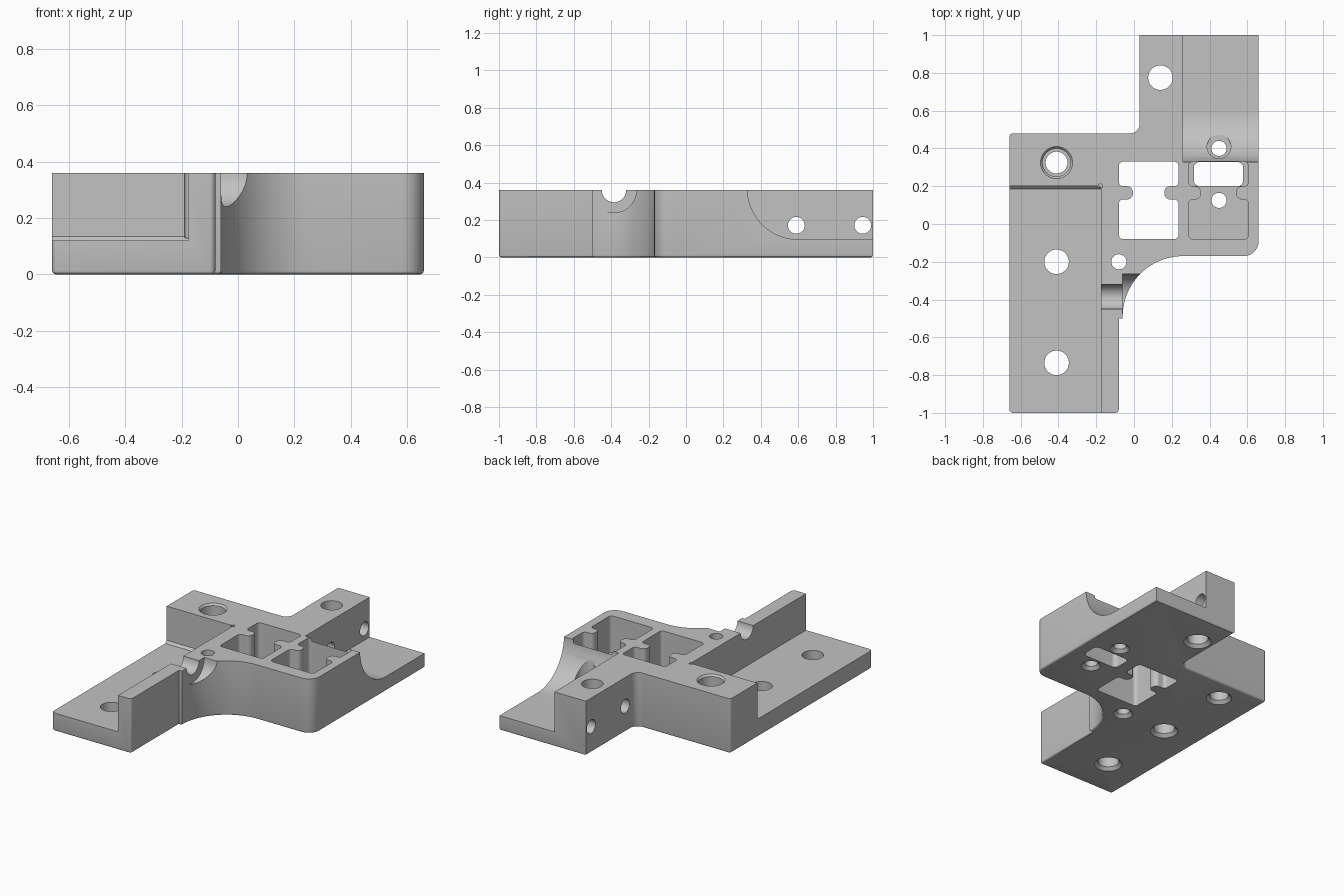
import bpy, bmesh, math
from mathutils import Vector, Matrix

if "Cube" in bpy.data.objects:
    bpy.data.objects.remove(bpy.data.objects["Cube"])

TOP = 0.36
OVER = 0.5


def rounded(points, steps=12):
    """Turn (u, v, radius) corners into a polygon with rounded corners."""
    out = []
    for i, (u, v, r) in enumerate(points):
        p = Vector((u, v))
        if r == 0:
            out.append(p)
            continue
        a = (Vector(points[i - 1][:2]) - p).normalized()
        b = (Vector(points[(i + 1) % len(points)][:2]) - p).normalized()
        half = a.angle(b) / 2
        centre = p + (a + b).normalized() * r / math.sin(half)
        s = (p + a * r / math.tan(half) - centre).normalized()
        e = (p + b * r / math.tan(half) - centre).normalized()
        phi = s.angle(e)
        n = steps * 2 if r > 0.2 else steps
        for k in range(n + 1):
            f = k / n
            d = (s * math.sin((1 - f) * phi) + e * math.sin(f * phi)) / math.sin(phi)
            out.append(centre + d * r)
    return out


def make_object(name, bm):
    bmesh.ops.recalc_face_normals(bm, faces=bm.faces[:])
    mesh = bpy.data.meshes.new(name)
    bm.to_mesh(mesh)
    bm.free()
    obj = bpy.data.objects.new(name, mesh)
    bpy.context.collection.objects.link(obj)
    return obj


def prism(name, points, lo, hi, axis="z", bevel=0):
    bm = bmesh.new()
    place = (lambda p, w: (p.x, p.y, w)) if axis == "z" else (lambda p, w: (w, p.x, p.y))
    base = bm.faces.new([bm.verts.new(place(p, lo)) for p in rounded(points)])
    bottom = base.edges[:]
    ext = bmesh.ops.extrude_face_region(bm, geom=[base], use_keep_orig=True)
    verts = [g for g in ext["geom"] if isinstance(g, bmesh.types.BMVert)]
    shift = Vector((0, 0, hi - lo)) if axis == "z" else Vector((hi - lo, 0, 0))
    bmesh.ops.translate(bm, verts=verts, vec=shift)
    bmesh.ops.recalc_face_normals(bm, faces=bm.faces[:])
    if bevel:
        bmesh.ops.bevel(bm, geom=bottom, offset=bevel, segments=3, profile=0.5,
                        affect="EDGES", clamp_overlap=False)
    return make_object(name, bm)


def cone(name, centre, r_lo, r_hi, lo, hi, axis="z"):
    bm = bmesh.new()
    mid = (lo + hi) / 2
    if axis == "z":
        m = Matrix.Translation((centre[0], centre[1], mid))
    else:
        m = Matrix.Translation((mid, centre[0], centre[1])) @ Matrix.Rotation(math.pi / 2, 4, "Y")
    bmesh.ops.create_cone(bm, cap_ends=True, segments=48, radius1=r_lo, radius2=r_hi,
                          depth=hi - lo, matrix=m)
    return make_object(name, bm)


def cut(target, cutter):
    mod = target.modifiers.new("cut", "BOOLEAN")
    mod.operation = "DIFFERENCE"
    mod.solver = "EXACT"
    mod.object = cutter
    bpy.context.view_layer.objects.active = target
    bpy.ops.object.modifier_apply(modifier=mod.name)
    bpy.data.objects.remove(cutter)


def socket(x0, x1, nub):
    """Square opening with a rounded nub on each side."""
    r, y0, y1, y2, y3 = 0.022, -0.08, 0.13, 0.2, 0.33
    right = [(x1, y0, r), (x1, y1, r), (x1 - nub, y1, 0.03),
             (x1 - nub, y2, 0.03), (x1, y2, r), (x1, y3, r)]
    left = [(x0 + x1 - x, y, c) for x, y, c in reversed(right)]
    return right + left


# Main body outline
c = 0.02
body = prism("bracket_body", [
    (-0.66, -1, c), (-0.08, -1, c), (-0.08, -0.5, 0), (-0.06, -0.5, 0),
    (-0.06, -0.17, 0.32), (0.66, -0.17, 0.08), (0.66, 1, 0), (0.03, 1, 0),
    (0.03, 0.48, 0.05), (-0.66, 0.48, c)], 0, TOP, bevel=0.015)

# Low front plate, with a small chamfer along the foot of its back wall
cut(body, prism("plate_cut", [(-1.2, 0.12, 0), (0.185, 0.12, 0), (0.2, 0.135, 0),
                              (0.2, OVER, 0), (-1.2, OVER, 0)], -0.9, -0.175, "x"))
cut(body, cone("corner_relief", (-0.178, 0.2), 0.012, 0.012, 0.13, OVER))

# Curved shelf at the back
cut(body, prism("shelf_cut", [(0.328, OVER, 0), (0.328, 0.097, 0.272),
                              (1.2, 0.097, 0), (1.2, OVER, 0)], 0.26, 0.9, "x"))

# Two sockets, the second one with a floor and a small window
cut(body, prism("open_socket", socket(-0.08, 0.235, 0.074), -0.1, OVER))
cut(body, prism("floored_socket", socket(0.29, 0.605, 0.064), 0.12, OVER))
cut(body, prism("floor_step", [(0.29, 0.2, 0), (0.605, 0.2, 0), (0.605, 0.33, c),
                               (0.29, 0.33, c)], 0.09, 0.13))
cut(body, prism("floor_window", [(0.317, 0.2, 0.03), (0.578, 0.2, 0.03),
                                 (0.578, 0.328, 0.03), (0.317, 0.328, 0.03)], -0.1, 0.2))

# Vertical holes with a chamfer underneath
for x, y, r in [(0.14, 0.775, 0.065), (-0.41, 0.325, 0.058), (-0.41, -0.2, 0.065),
                (-0.41, -0.735, 0.065), (-0.08, -0.2, 0.04), (0.45, 0.4, 0.04),
                (0.45, 0.125, 0.04)]:
    cut(body, cone("hole", (x, y), r, r, -0.1, OVER))
    cut(body, cone("hole_chamfer", (x, y), r + 0.03, r, -0.01, 0.02))

# Counterbores
cut(body, cone("counterbore", (-0.41, 0.325), 0.074, 0.074, 0.2, OVER))
cut(body, cone("counterbore_chamfer", (-0.41, 0.325), 0.074, 0.096, TOP - 0.012, TOP + 0.012))
cut(body, cone("shelf_counterbore", (0.45, 0.41), 0.063, 0.063, 0.13, OVER))

# Cross holes through the back wall
for y in (0.59, 0.945):
    cut(body, cone("cross_hole", (y, 0.172), 0.045, 0.045, 0, 0.3, "x"))

# Half-round notch in the front rib and its wider seat
cut(body, cone("notch", (-0.385, TOP), 0.065, 0.065, -0.3, 0.1, "x"))
cut(body, cone("notch_seat", (-0.385, TOP), 0.12, 0.12, -0.06, 0.3, "x"))

# Single grey finish
grey = bpy.data.materials.new("grey")
grey.use_nodes = True
colour = (0.54, 0.54, 0.54, 1)
grey.diffuse_color = colour
next(n for n in grey.node_tree.nodes
     if n.type == "BSDF_PRINCIPLED").inputs["Base Color"].default_value = colour
body.data.materials.clear()
body.data.materials.append(grey)
for poly in body.data.polygons:
    poly.material_index = 0

bpy.ops.object.select_all(action="DESELECT")
body.select_set(True)
bpy.context.view_layer.objects.active = body
bpy.ops.object.shade_smooth_by_angle(angle=math.radians(25))
